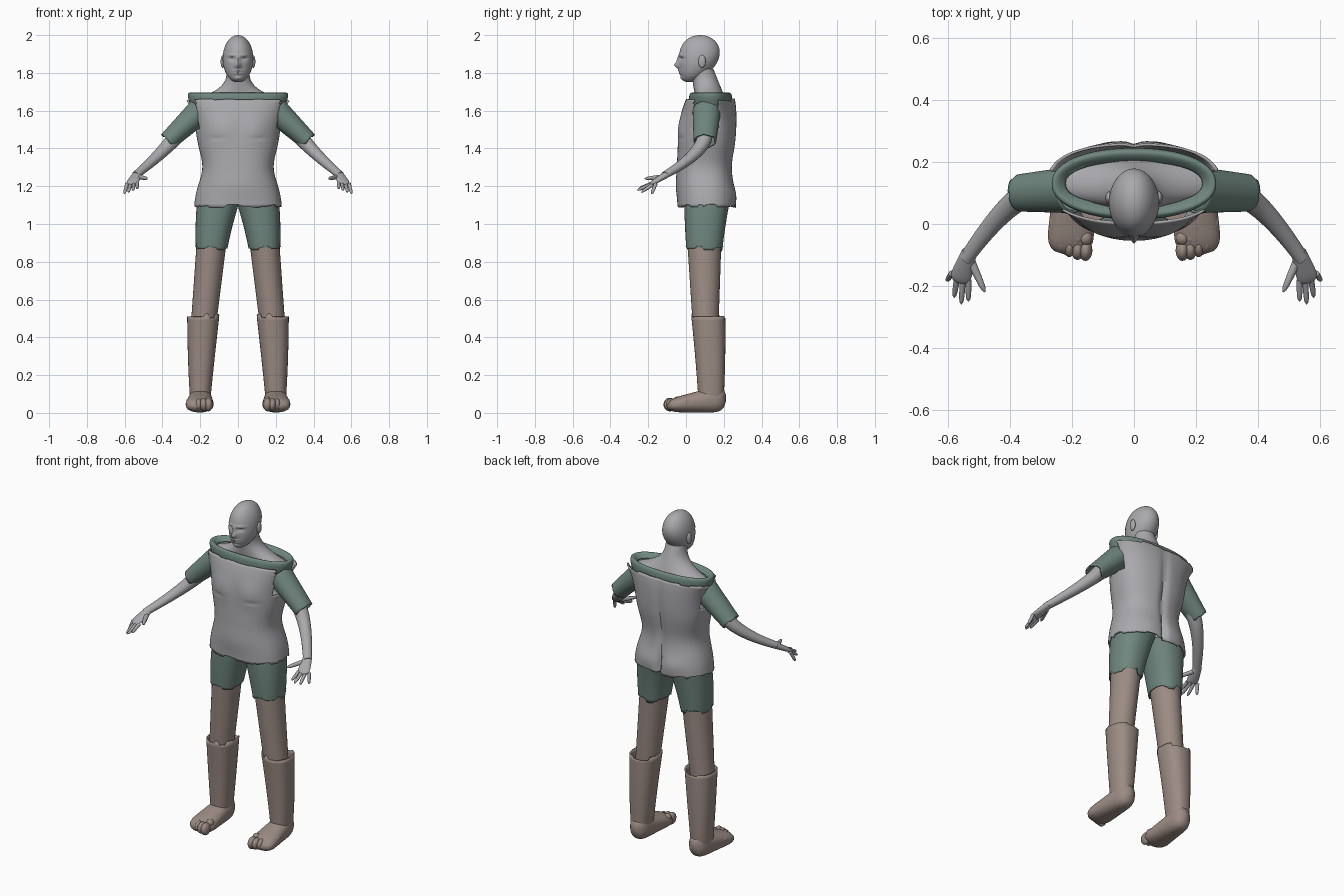
import bpy, bmesh, math, random
from mathutils import Vector

starter = bpy.data.objects.get("Cube")
if starter:
    bpy.data.objects.remove(starter)

random.seed(7)
RIGHTWARD, BACKWARD, UPWARD = Vector((1, 0, 0)), Vector((0, 1, 0)), Vector((0, 0, 1))


def material(name, *colour):
    made = bpy.data.materials.new(name)
    made.use_nodes = True
    made.diffuse_color = (*colour, 1)
    made.node_tree.nodes["Principled BSDF"].inputs["Base Color"].default_value = (*colour, 1)
    return made


GREY = material("pale grey", .4, .4, .42)
GREEN = material("muted green", .16, .24, .21)
BROWN = material("dusty brown", .33, .26, .23)


def mix(start, end, t):
    return start + (end - start) * t


def bell(value, middle, width):
    return math.exp(-((value - middle) / width) ** 2)


def arch(t):
    return math.sin(math.pi * t)


def swell(x, z, wide, tall, push, side=-1):
    """Mirrored surface bump or dent; side is -1 for the front and 1 for the back."""
    def offset(point, facing):
        strength = max(0, facing * side) * bell(abs(point.x), x, wide) * bell(point.z, z, tall)
        return BACKWARD * side * push * strength
    return offset


def ragged(count, amount):
    """Stepped torn-edge offsets around a ring."""
    steps = []
    while len(steps) < count:
        steps += [random.uniform(-amount, amount)] * random.randint(2, 6)
    return steps[:count]


def finish(bm, name, mat, mirror, cloth=False):
    bmesh.ops.recalc_face_normals(bm, faces=bm.faces)
    mesh = bpy.data.meshes.new(name)
    bm.to_mesh(mesh)
    bm.free()
    mesh.materials.append(mat)
    part = bpy.data.objects.new(name, mesh)
    bpy.context.collection.objects.link(part)
    bpy.ops.object.select_all(action="DESELECT")
    bpy.context.view_layer.objects.active = part
    part.select_set(True)
    bpy.ops.object.shade_smooth_by_angle(angle=math.radians(50))
    if cloth:
        fabric = part.modifiers.new("cloth thickness", "SOLIDIFY")
        fabric.thickness = .008
        fabric.offset = -1
    if mirror:
        part.modifiers.new("other side", "MIRROR")


def loft(name, section, mat, axes=(RIGHTWARD, BACKWARD), count=48, rows=24, power=2,
         mirror=False, cloth=False, torn=(0, 0), swells=(), opening=None):
    """Skin rings given by section(t) -> centre, radius along each axis."""
    across, over = axes
    forward = across.cross(over)
    bm = bmesh.new()
    rings = []
    for row in range(rows + 1):
        centre, wide, deep = section(row / rows)
        tear = {0: torn[0], rows: torn[1]}.get(row, 0)
        ring = []
        for spoke, shift in enumerate(ragged(count, tear)):
            angle = math.tau * spoke / count
            c, s = math.cos(angle), math.sin(angle)
            point = (Vector(centre) + across * wide * math.copysign(abs(c) ** (2 / power), c)
                     + over * deep * math.copysign(abs(s) ** (2 / power), s) + forward * shift)
            for offset in swells:
                point = point + offset(point, s)
            ring.append(bm.verts.new(point))
        rings.append(ring)
    for lower, upper in zip(rings, rings[1:]):
        for i in range(count):
            bm.faces.new((lower[i - 1], lower[i], upper[i], upper[i - 1]))
    if not cloth:
        bm.faces.new(rings[0])
        bm.faces.new(rings[-1])
    if opening:
        gone = [face for face in bm.faces if opening(face.calc_center_median())]
        bmesh.ops.delete(bm, geom=gone, context="FACES")
    finish(bm, name, mat, mirror, cloth)


def limb(name, path, start, end, mat, upright=False, rounded=False, **options):
    """Mirrored tapering tube along a smooth path of control points."""
    path = [Vector(point) for point in path]
    chord = (path[-1] - path[0]).normalized()
    level = chord.cross(UPWARD).normalized()
    axes = (RIGHTWARD, BACKWARD) if upright else (level, chord.cross(level))

    def section(t):
        points = path
        while len(points) > 1:
            points = [a.lerp(b, t) for a, b in zip(points, points[1:])]
        scale = math.sqrt(1.02 - t ** 8) if rounded else 1
        return points[0], mix(start[0], end[0], t) * scale, mix(start[1], end[1], t) * scale

    loft(name, section, mat, axes=axes, mirror=True, **options)


def blob(name, centre, radii, mat):
    bm = bmesh.new()
    bmesh.ops.create_uvsphere(bm, u_segments=20, v_segments=12, radius=1)
    bmesh.ops.scale(bm, vec=radii, verts=bm.verts)
    bmesh.ops.translate(bm, vec=centre, verts=bm.verts)
    finish(bm, name, mat, mirror=True)


# Head: an egg narrowing to the chin, with sculpted features
def head_section(t):
    height = (1 - math.cos(math.pi * mix(.03, .99, t))) / 2
    girth = 2 * math.sqrt(height * (1 - height))
    middle = .075 - .06 * (1 - height) ** 3
    return (0, middle, 1.75 + height / 4), .081 * girth, .108 * girth * (.8 + .35 * height)


nose = swell(0, 1.84, wide=.014, tall=.017, push=.025)
bridge = swell(0, 1.87, wide=.01, tall=.02, push=.01)
sockets = swell(.033, 1.875, wide=.018, tall=.01, push=-.013)
eyelids = swell(.033, 1.872, wide=.01, tall=.004, push=.006)
brows = swell(.035, 1.893, wide=.025, tall=.007, push=.007)
upper_lip = swell(0, 1.811, wide=.025, tall=.006, push=.008)
lower_lip = swell(0, 1.797, wide=.025, tall=.006, push=.008)
chin = swell(0, 1.77, wide=.025, tall=.012, push=.008)
loft("head", head_section, GREY, count=80, rows=70,
     swells=(nose, bridge, sockets, eyelids, brows, upper_lip, lower_lip, chin))
blob("ear", (.081, .085, 1.86), (.011, .02, .034), GREY)


# Neck flaring into bare shoulders
def neck_section(t):
    flare = (1 - t) ** 3
    return (0, mix(.13, .085, t), 1.66 + .16 * t), .06 + .17 * flare, mix(.08, .06, t)


loft("neck_and_shoulders", neck_section, GREY)


# Torn collar band rolling over to the inside
def collar_section(t):
    height = 1.56 + .135 * arch(.7 * t)
    return (0, .13, height), .22 + .045 * arch(t), mix(.105, .07, t) + .025 * arch(t)


loft("collar_band", collar_section, GREEN, count=72, power=2.2, cloth=True, torn=(0, .006))


# Shirt with a waist, broad shoulders and torn armholes
def shirt_section(t):
    waist = bell(t, .36, .2)
    centre = (0, .11 + .02 * t ** 4 - .012 * waist, mix(1.095, 1.657, t))
    wide = mix(.225, .2, t) - .035 * waist + .075 * t ** 6
    return centre, wide, .146 - .008 * waist - .024 * t ** 8


def armhole(point):
    return abs(point.x) > .2 and point.z > 1.5 and .045 < point.y < .17


spine = swell(0, 1.4, wide=.02, tall=.26, push=-.016, side=1)
seat_crease = swell(0, 1.14, wide=.012, tall=.08, push=-.022, side=1)
seat = swell(.09, 1.15, wide=.07, tall=.05, push=.01, side=1)
belly = swell(0, 1.2, wide=.12, tall=.07, push=.008)
chest = swell(.1, 1.5, wide=.07, tall=.07, push=.012)
chest_fold = swell(.11, 1.455, wide=.035, tall=.008, push=-.006)
loft("shirt", shirt_section, GREY, count=96, rows=50, power=2.4, cloth=True, torn=(.009, .007),
     swells=(spine, seat_crease, seat, belly, chest, chest_fold), opening=armhole)

# Sleeves and arms
limb("sleeve", [(.2, .11, 1.6), (.37, .1, 1.44)], (.075, .07), (.06, .05), GREEN,
     cloth=True, torn=(0, .006))
limb("forearm", [(.3, .1, 1.5), (.38, .12, 1.39), (.54, -.11, 1.26)],
     (.048, .046), (.024, .02), GREY, count=28)

# Hands with fanned fingers
limb("palm", [(.53, -.09, 1.27), (.565, -.19, 1.21)], (.024, .019), (.038, .011), GREY,
     rounded=True, count=24)
for place, label in enumerate(("index", "middle", "ring", "little")):
    fan = place - 1.5
    root = (.56 + .018 * fan, -.17 + .007 * fan, 1.215)
    tip = (.568 + .023 * fan, -.26 + .016 * (fan + .7) ** 2, 1.173 - .01 * fan)
    limb(label + "_finger", [root, tip], (.01, .01), (.008, .008), GREY,
         rounded=True, count=12, rows=10)
limb("thumb", [(.525, -.12, 1.25), (.48, -.22, 1.24)], (.014, .013), (.009, .009), GREY,
     rounded=True, count=12, rows=10)

# Shorts, thighs and boot shafts
limb("shorts_leg", [(.14, .097, .865), (.13, .1, 1), (.1, .113, 1.14)], (.083, .095), (.115, .122),
     GREEN, upright=True, power=2.25, cloth=True, torn=(.014, 0))
limb("thigh", [(.183, .104, .46), (.14, .097, .9)], (.067, .068), (.079, .09), BROWN, upright=True)
limb("boot_shaft", [(.2, .132, .06), (.198, .133, .25), (.184, .118, .512)],
     (.053, .066), (.085, .09), BROWN, upright=True, power=2.3, cloth=True, torn=(0, .014))


# Feet: high rounded heel sloping to a broad toe end
def foot_section(t):
    rounding = math.sqrt(1.03 - abs(2 * t - 1) ** 6)
    half_height = mix(.075, .034, t)
    centre = (mix(.196, .205, t), mix(.213, -.1, t), half_height + .003)
    return centre, mix(.052, .08, t) * rounding, half_height * rounding


loft("foot", foot_section, BROWN, axes=(RIGHTWARD, UPWARD), power=2.3, mirror=True)
for toe in range(5):
    across = .156 + .026 * toe
    back = .003 * toe ** 2
    size = .022 - .002 * toe
    blob(f"toe_{toe}", (across, back - .085, .044), (size, .034, size + .014), BROWN)
    blob(f"toe_joint_{toe}", (across, back - .045, .064), (size, .024, size), BROWN)
